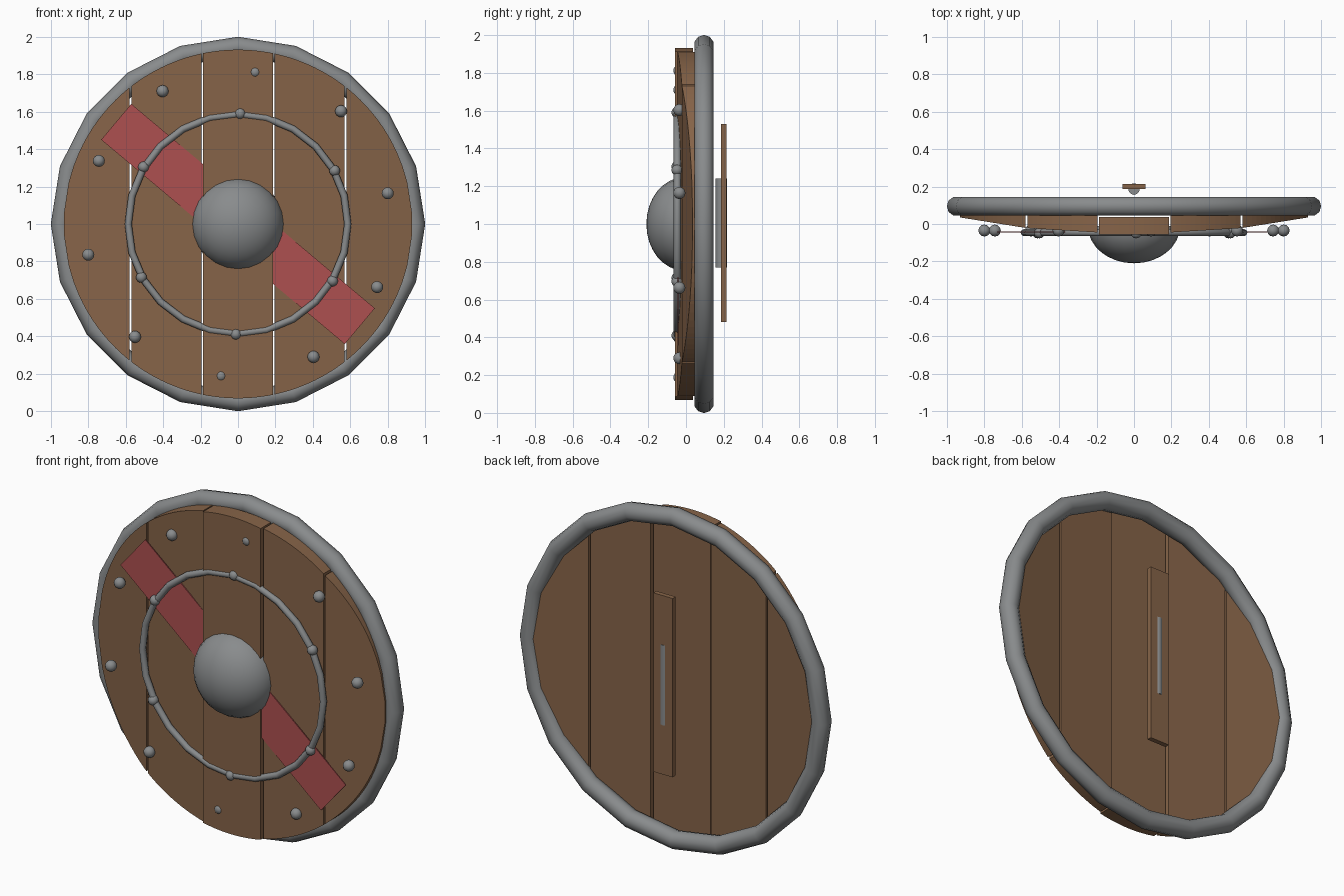
import bpy, bmesh, math

if "Cube" in bpy.data.objects:
    bpy.data.objects.remove(bpy.data.objects["Cube"])

def material(name, rgb):
    m = bpy.data.materials.new(name)
    m.diffuse_color = (*rgb, 1)
    m.use_nodes = True
    m.node_tree.nodes["Principled BSDF"].inputs["Base Color"].default_value = m.diffuse_color
    return m

wood = material("brown_wood", (0.24, 0.127, 0.065))
steel = material("grey_steel", (0.25, 0.26, 0.265))
red = material("red_paint", (0.42, 0.08, 0.08))

def finish(name, mat, smooth=True):
    ob = bpy.context.object
    ob.name = name
    ob.data.materials.append(mat)
    if smooth:
        bpy.ops.object.shade_smooth_by_angle(angle=math.radians(60))
    return ob

def torus(name, major, minor, y, sides, ring_sides):
    bpy.ops.mesh.primitive_torus_add(major_radius=major, minor_radius=minor,
        major_segments=sides, minor_segments=ring_sides,
        location=(0, y, 1), rotation=(math.pi / 2, 0, 0))
    return finish(name, steel)

def box(name, mat, loc, size, rot=(0, 0, 0)):
    bpy.ops.mesh.primitive_cube_add(size=1, location=loc, rotation=rot)
    bpy.context.object.scale = size
    return finish(name, mat, False)

def rivets(name, count, ring, start, y, r):
    for i in range(count):
        a = math.radians(start + 360 * i / count)
        bpy.ops.mesh.primitive_uv_sphere_add(segments=12, ring_count=8, radius=r,
            location=(ring * math.cos(a), y, 1 + ring * math.sin(a)))
        finish(f"{name}_{i + 1}", steel)

# Planks: vertical boards cut to a disc, stepping back towards the sides
R, THICK = 0.932, 0.095
def plank(name, x0, x1, y0, y1, steps=14):
    bm = bmesh.new()
    loops = []
    for i in range(steps + 1):
        t = i / steps
        x, y = x0 + (x1 - x0) * t, y0 + (y1 - y0) * t
        h = math.sqrt(max(R * R - x * x, 0.0004))
        loops.append([bm.verts.new((x, yy, 1 + zz)) for yy, zz in
                      ((y, -h), (y, h), (y + THICK, h), (y + THICK, -h))])
    for a, b in zip(loops, loops[1:]):
        for k in range(4):
            n = (k + 1) % 4
            bm.faces.new((a[k], a[n], b[n], b[k]))
    bm.faces.new(loops[0])
    bm.faces.new(loops[-1])
    bmesh.ops.recalc_face_normals(bm, faces=bm.faces)
    me = bpy.data.meshes.new(name)
    bm.to_mesh(me)
    bm.free()
    me.materials.append(wood)
    bpy.context.collection.objects.link(bpy.data.objects.new(name, me))

plank("plank_middle", -0.186, 0.186, -0.057, -0.057)
for side, s in (("left", -1), ("right", 1)):
    plank(f"plank_inner_{side}", s * 0.196, s * 0.57, -0.045, -0.022)
    plank(f"plank_outer_{side}", s * 0.58, s * 0.93, -0.021, 0.035)

# Rim and front ring
torus("rim", 0.948, 0.053, 0.095, 20, 10)
torus("front_ring", 0.587, 0.019, -0.046, 24, 8)

# Boss: flattened dome, back half removed
bpy.ops.mesh.primitive_uv_sphere_add(segments=24, ring_count=16, radius=1,
    location=(0, -0.01, 1), rotation=(math.pi / 2, 0, 0))
boss = finish("boss", steel)
boss.scale = (0.247, 0.247, 0.2)
bm = bmesh.new()
bm.from_mesh(boss.data)
bmesh.ops.delete(bm, geom=[v for v in bm.verts if v.co.z < -0.01], context='VERTS')
bmesh.ops.holes_fill(bm, edges=[e for e in bm.edges if e.is_boundary])
bm.to_mesh(boss.data)
bm.free()

# Rivets
rivets("edge_rivet", 10, 0.817, 11.6, -0.035, 0.032)
rivets("ring_rivet", 6, 0.59, 28.9, -0.048, 0.029)

# Painted diagonal stripe, a thin plate partly sunk behind the middle plank
box("painted_stripe", red, (0, -0.043, 1), (1.7, 0.006, 0.25), (0, math.radians(40), 0))

# Handle and grip behind the shield
box("handle", wood, (0, 0.2, 1.005), (0.125, 0.028, 1.05))
bpy.ops.mesh.primitive_cylinder_add(vertices=12, radius=0.031, depth=0.47,
    location=(0, 0.187, 1.005))
finish("grip", steel)
